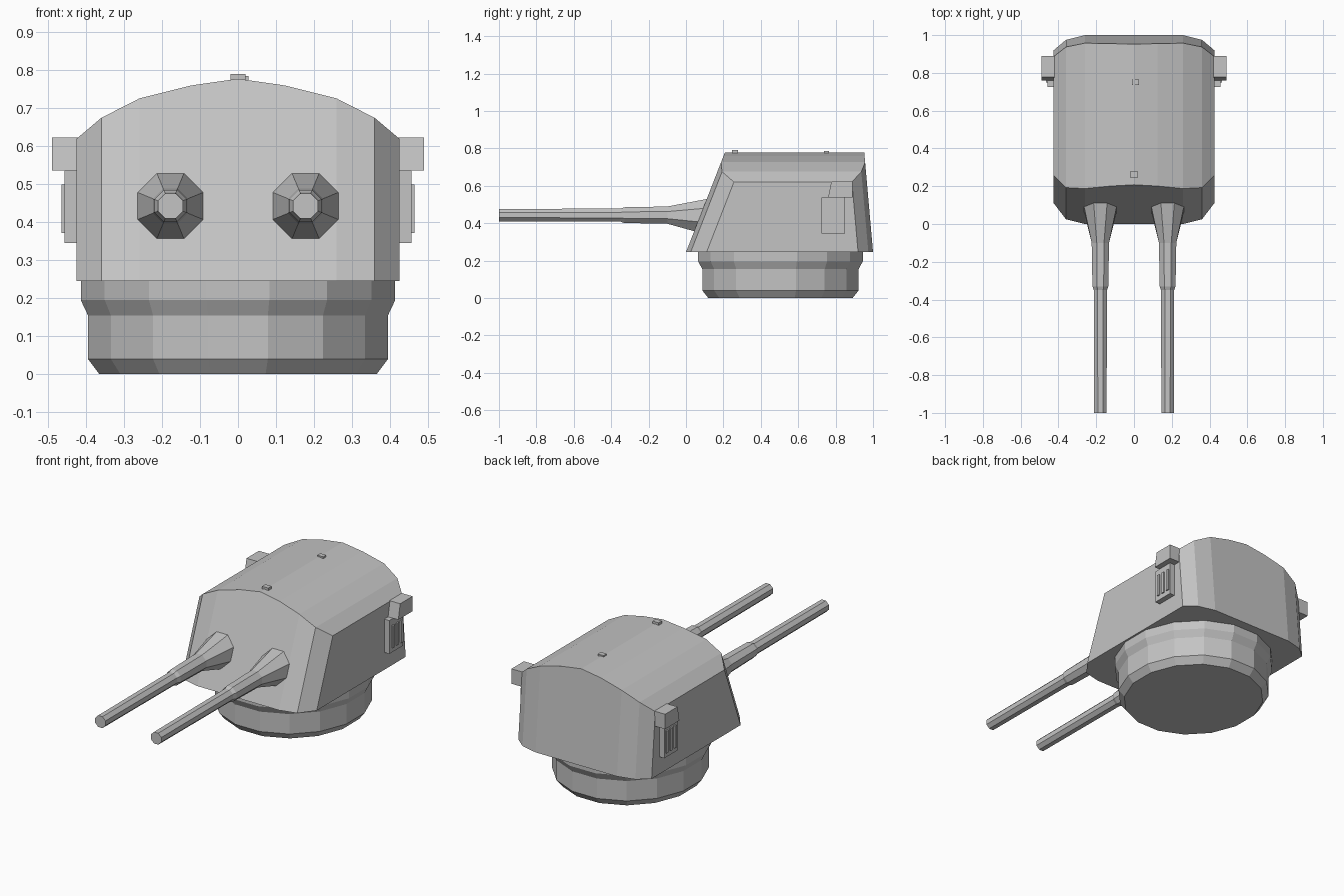
import bpy, bmesh
from math import pi, cos, sin

cube = bpy.data.objects.get("Cube")
if cube:
    bpy.data.objects.remove(cube, do_unlink=True)

# One painted-steel colour for everything
GREY = (0.55, 0.55, 0.55, 1)
steel = bpy.data.materials.new("steel grey")
steel.use_nodes = True
steel.diffuse_color = GREY
steel.node_tree.nodes["Principled BSDF"].inputs["Base Color"].default_value = GREY


def loft(name, rings):
    """Skin a list of equal closed rings, capping both ends."""
    bm = bmesh.new()
    loops = [[bm.verts.new(p) for p in ring] for ring in rings]
    n = len(loops[0])
    for a, b in zip(loops, loops[1:]):
        for i in range(n):
            j = (i + 1) % n
            bm.faces.new((a[i], a[j], b[j], b[i]))
    bm.faces.new(loops[0])
    bm.faces.new(loops[-1])
    bmesh.ops.recalc_face_normals(bm, faces=bm.faces)
    mesh = bpy.data.meshes.new(name)
    bm.to_mesh(mesh)
    bm.free()
    mesh.materials.append(steel)
    obj = bpy.data.objects.new(name, mesh)
    bpy.context.collection.objects.link(obj)
    return obj


def block(name, x, y, z, lean=0.0):
    """Box from (low, high) ranges; lean pushes the top front edge back."""
    def ring(px):
        return [(px, y[0], z[0]), (px, y[0] + lean, z[1]), (px, y[1], z[1]), (px, y[1], z[0])]
    return loft(name, [ring(x[0]), ring(x[1])])


def polygon(sides, i):
    """Corner of a polygon with flats on the axes and unit apothem."""
    a = 2 * pi * (i + 0.5) / sides
    k = 1 / cos(pi / sides)
    return k * cos(a), k * sin(a)


# Round base, slightly narrower across than along
BASE_Y = 0.505
base_profile = [(0.365, 0.386, 0), (0.395, 0.418, 0.04), (0.395, 0.418, 0.155),
                (0.414, 0.44, 0.195), (0.414, 0.44, 0.25)]
corners = [polygon(16, i) for i in range(16)]
loft("turret_base", [[(rx * u, BASE_Y + ry * v, z) for u, v in corners]
                     for rx, ry, z in base_profile])

# Gunhouse: lengthwise sections under a crowned roof, raked front and rear
FLOOR = 0.245
FRONT_RAKE, REAR_RAKE = 0.39, -0.088
half = [(0, 0, 1, 0.778), (0.125, 0, 1, 0.76), (0.26, 0, 1, 0.726),
        (0.36, 0.025, 0.975, 0.675), (0.425, 0.11, 0.92, 0.62)]
sections = [(-x, f, r, t) for x, f, r, t in reversed(half[1:])] + half
loft("gunhouse", [[(x, f, FLOOR), (x, f + FRONT_RAKE * (t - FLOOR), t),
                   (x, r + REAR_RAKE * (t - FLOOR), t), (x, r, FLOOR)]
                  for x, f, r, t in sections])

# Twin eight-sided guns, the flared root cut to the raked front plate
GUN_Z = 0.443
gun_profile = [(-1, 0.033), (-0.35, 0.035), (-0.33, 0.042), (-0.1, 0.046)]
octagon = [polygon(8, i) for i in range(8)]
for side, sign in (("left", 1), ("right", -1)):
    cx = sign * 0.178
    rings = [[(cx + r * u, y, GUN_Z + r * v) for u, v in octagon] for y, r in gun_profile]
    for inset in (0, 0.02):
        rings.append([(cx + 0.086 * u, FRONT_RAKE * (GUN_Z + 0.086 * v - FLOOR) + inset,
                       GUN_Z + 0.086 * v) for u, v in octagon])
    loft(side + "_gun", rings)

    # Side hood with a slatted vent panel beneath
    def outward(reach):
        return sorted((sign * 0.41, sign * reach))
    block(side + "_hood", outward(0.49), (0.76, 0.89), (0.537, 0.623), 0.017)
    block(side + "_vent_panel", outward(0.457), (0.725, 0.85), (0.345, 0.537))
    for n in range(3):
        y = 0.748 + n * 0.038
        block(f"{side}_vent_slat_{n + 1}", outward(0.465), (y, y + 0.017), (0.372, 0.5))

# Small roof fittings
block("front_roof_fitting", (-0.02, 0.02), (0.247, 0.277), (0.76, 0.79))
block("rear_roof_fitting", (-0.01, 0.027), (0.737, 0.765), (0.76, 0.785))
